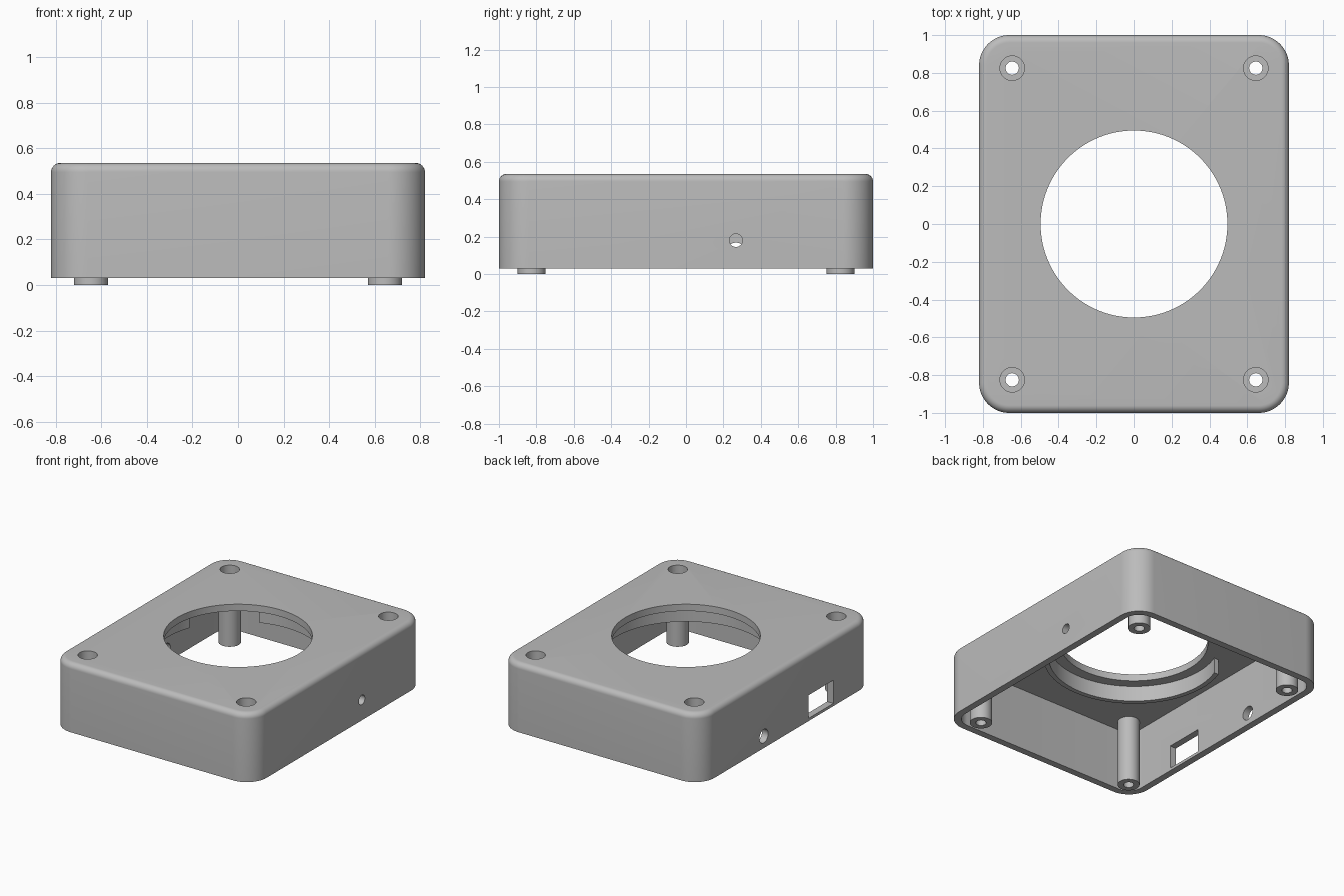
import bpy, bmesh
from math import sin, cos, pi, radians
from mathutils import Matrix, Vector

if "Cube" in bpy.data.objects:
    bpy.data.objects.remove(bpy.data.objects["Cube"], do_unlink=True)

HALF_X, HALF_Y = 0.82, 1.0
BOTTOM, TOP, CEILING = 0.03, 0.535, 0.485
WALL, CORNER, FILLET = 0.05, 0.16, 0.04
SCREW_X, SCREW_Y = 0.645, 0.825

grey = bpy.data.materials.new("plain grey")
grey.use_nodes = True
colour = (0.5, 0.5, 0.5, 1)
grey.diffuse_color = colour
grey.node_tree.nodes["Principled BSDF"].inputs["Base Color"].default_value = colour


def finish(bm, name):
    bmesh.ops.recalc_face_normals(bm, faces=bm.faces)
    mesh = bpy.data.meshes.new(name)
    bm.to_mesh(mesh)
    bm.free()
    obj = bpy.data.objects.new(name, mesh)
    mesh.materials.append(grey)
    bpy.context.collection.objects.link(obj)
    return obj


def activate(obj):
    bpy.ops.object.select_all(action='DESELECT')
    obj.select_set(True)
    bpy.context.view_layer.objects.active = obj


def smooth(obj):
    activate(obj)
    bpy.ops.object.shade_smooth_by_angle(angle=radians(30))


def rounded_block(name, levels, steps=16):
    """Stack of rounded rectangles, each given as (inset, height)."""
    bm = bmesh.new()
    loops = []
    for inset, z in levels:
        r = CORNER - inset
        loop = []
        for q, (sx, sy) in enumerate([(1, 1), (-1, 1), (-1, -1), (1, -1)]):
            for i in range(steps + 1):
                a = (q + i / steps) * pi / 2
                loop.append(bm.verts.new((sx * (HALF_X - CORNER) + r * cos(a),
                                          sy * (HALF_Y - CORNER) + r * sin(a), z)))
        loops.append(loop)
    for low, high in zip(loops, loops[1:]):
        n = len(low)
        for i in range(n):
            j = (i + 1) % n
            bm.faces.new((low[i], low[j], high[j], high[i]))
    bm.faces.new(loops[0])
    bm.faces.new(loops[-1])
    return finish(bm, name)


def lathe(name, profile, centre=(0, 0), steps=48):
    """Closed profile of (radius, height) turned about a vertical axis."""
    bm = bmesh.new()
    rings = [[bm.verts.new((centre[0] + r * cos(2 * pi * i / steps),
                            centre[1] + r * sin(2 * pi * i / steps), z))
              for i in range(steps)] for r, z in profile]
    for a, b in zip(rings, rings[1:] + rings[:1]):
        for i in range(steps):
            j = (i + 1) % steps
            bm.faces.new((a[i], a[j], b[j], b[i]))
    return finish(bm, name)


def cylinder(centre, radius, depth, axis='Z', steps=48):
    bm = bmesh.new()
    turn = Matrix.Rotation(pi / 2, 4, 'Y') if axis == 'X' else Matrix()
    bmesh.ops.create_cone(bm, cap_ends=True, segments=steps, radius1=radius, radius2=radius,
                          depth=depth, matrix=Matrix.Translation(centre) @ turn)
    return finish(bm, "cutter")


def box(low, high):
    low, high = Vector(low), Vector(high)
    bm = bmesh.new()
    bmesh.ops.create_cube(bm, size=1, matrix=Matrix.Translation((low + high) / 2)
                          @ Matrix.Diagonal((*(high - low), 1)))
    return finish(bm, "cutter")


def cut(obj, cutter):
    cutter.hide_render = True
    activate(obj)
    mod = obj.modifiers.new("cut", 'BOOLEAN')
    mod.operation, mod.solver, mod.object = 'DIFFERENCE', 'EXACT', cutter
    bpy.ops.object.modifier_apply(modifier=mod.name)
    bpy.data.objects.remove(cutter, do_unlink=True)


# Case: rounded block with a soft top edge, hollow and open underneath
edge = [(FILLET * (1 - cos(a)), TOP - FILLET * (1 - sin(a)))
        for a in (i * pi / 16 for i in range(9))]
case = rounded_block("case", [(0, BOTTOM)] + edge)
cut(case, rounded_block("cutter", [(WALL, BOTTOM - 0.1), (WALL, CEILING)]))

# Large round opening in the top
cut(case, cylinder((0, 0, TOP), 0.495, 0.3, steps=128))

# Side openings: a small hole on one side, a round and a square port on the other
cut(case, cylinder((HALF_X, 0.267, 0.18), 0.035, 0.2, 'X'))
cut(case, cylinder((-HALF_X, 0.267, 0.118), 0.05, 0.2, 'X'))
cut(case, box((-HALF_X - 0.1, -0.54, 0.05), (-HALF_X + 0.1, -0.25, 0.22)))

# Screw posts: stepped tubes that reach just below the case
corners = [("front_right", -1, -1), ("front_left", 1, -1),
           ("back_right", -1, 1), ("back_left", 1, 1)]
for label, sx, sy in corners:
    spot = (sx * SCREW_X, sy * SCREW_Y)
    cut(case, cylinder((*spot, TOP), 0.065, 0.3))
    post = lathe(label + "_screw_post",
                 [(0.035, 0), (0.075, 0), (0.075, CEILING + 0.005),
                  (0.065, CEILING + 0.005), (0.065, 0.25), (0.035, 0.25)], spot)
    smooth(post)
smooth(case)

# Locating ring under the top, with one quarter left open
ring = lathe("locating_ring", [(0.57, 0.372), (0.605, 0.372),
                               (0.605, CEILING + 0.003), (0.57, CEILING + 0.003)], steps=128)
cut(ring, box((-1, 0.2, 0.3), (-0.2, 1, 0.6)))
smooth(ring)
